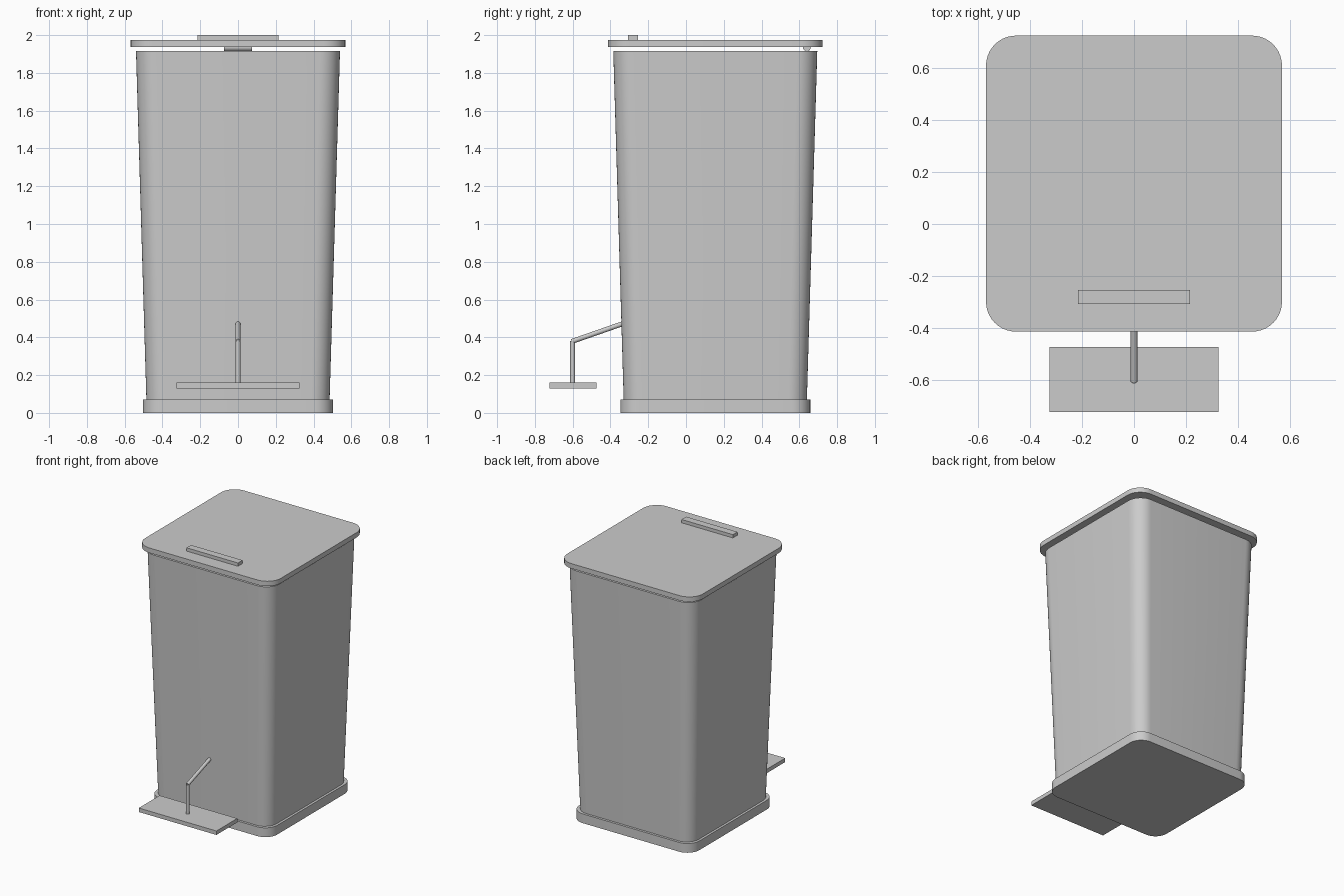
import bpy, bmesh, math
from mathutils import Vector

cube = bpy.data.objects.get("Cube")
if cube:
    bpy.data.objects.remove(cube)

CENTRE_Y = 0.155   # the bin sits behind the pedal

grey = bpy.data.materials.new("light_grey")
grey.use_nodes = True
COLOUR = (0.6, 0.6, 0.6, 1)
grey.diffuse_color = COLOUR
grey.node_tree.nodes["Principled BSDF"].inputs["Base Color"].default_value = COLOUR


def finish(name, bm, smooth=False):
    bmesh.ops.recalc_face_normals(bm, faces=bm.faces)
    mesh = bpy.data.meshes.new(name)
    bm.to_mesh(mesh)
    bm.free()
    obj = bpy.data.objects.new(name, mesh)
    bpy.context.collection.objects.link(obj)
    mesh.materials.append(grey)
    if smooth:
        bpy.ops.object.select_all(action="DESELECT")
        obj.select_set(True)
        bpy.context.view_layer.objects.active = obj
        bpy.ops.object.shade_smooth_by_angle(angle=math.radians(35))
    return obj


def rounded_ring(bm, half, radius, z, steps=10):
    """Square outline with rounded corners."""
    ring = []
    for corner in range(4):
        mid = math.pi / 4 + corner * math.pi / 2
        cx = math.copysign(half - radius, math.cos(mid))
        cy = math.copysign(half - radius, math.sin(mid))
        for i in range(steps + 1):
            a = (corner + i / steps) * math.pi / 2
            ring.append(bm.verts.new((cx + radius * math.cos(a),
                                      CENTRE_Y + cy + radius * math.sin(a), z)))
    return ring


def rounded_block(name, bottom, top):
    """Loft between two rounded squares given as (half width, radius, z)."""
    bm = bmesh.new()
    low, high = rounded_ring(bm, *bottom), rounded_ring(bm, *top)
    for i in range(len(low)):
        j = (i + 1) % len(low)
        bm.faces.new((low[i], low[j], high[j], high[i]))
    bm.faces.new(low)
    bm.faces.new(high)
    return finish(name, bm, True)


def box(name, low, high):
    low, high = Vector(low), Vector(high)
    bm = bmesh.new()
    bmesh.ops.create_cube(bm, size=1)
    bmesh.ops.scale(bm, vec=high - low, verts=bm.verts)
    bmesh.ops.translate(bm, vec=(low + high) / 2, verts=bm.verts)
    return finish(name, bm)


def rod(name, start, end, radius):
    start, end = Vector(start), Vector(end)
    bm = bmesh.new()
    bmesh.ops.create_cone(bm, cap_ends=True, segments=16, radius1=radius,
                          radius2=radius, depth=(end - start).length)
    turn = (end - start).to_track_quat("Z", "Y").to_matrix()
    bmesh.ops.rotate(bm, matrix=turn, verts=bm.verts)
    bmesh.ops.translate(bm, vec=(start + end) / 2, verts=bm.verts)
    return finish(name, bm, True)


# Bin shell, foot and lid
rounded_block("base", (0.503, 0.1, 0), (0.503, 0.1, 0.07))
rounded_block("body", (0.485, 0.1, 0.07), (0.54, 0.11, 1.915))
rounded_block("lid", (0.568, 0.115, 1.938), (0.568, 0.115, 1.975))

# Lid fittings
box("lid_handle", (-0.215, -0.308, 1.975), (0.215, -0.253, 2.0))
rod("hinge", (-0.073, 0.64, 1.936), (0.073, 0.64, 1.936), 0.021)

# Foot pedal and its linkage
box("pedal", (-0.325, -0.722, 0.13), (0.325, -0.473, 0.16))
rod("pedal_stem", (0, -0.6, 0.15), (0, -0.6, 0.38), 0.013)
rod("pedal_arm", (0, -0.605, 0.378), (0, -0.31, 0.481), 0.013)
